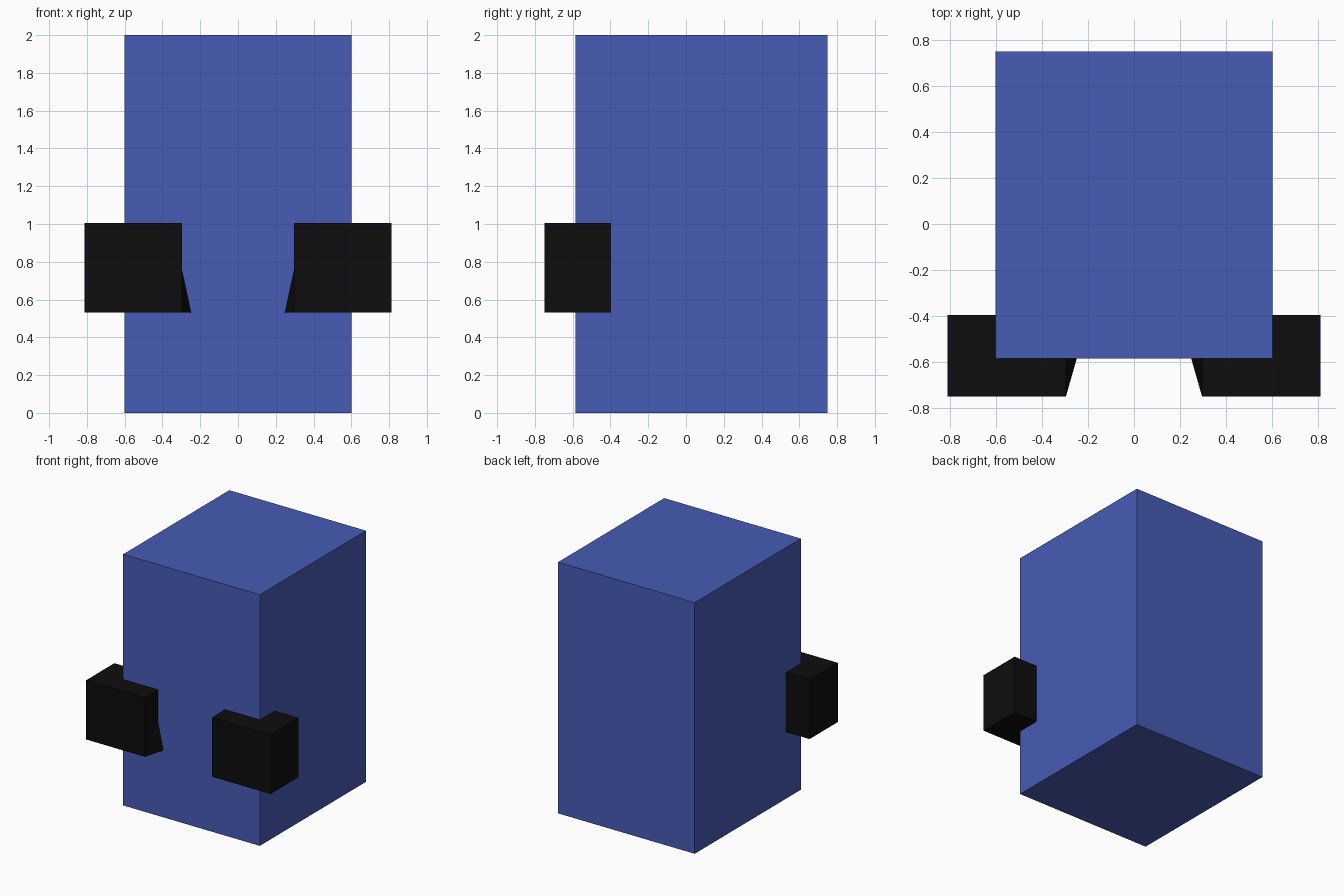
import bpy, bmesh

if "Cube" in bpy.data.objects:
    bpy.data.objects.remove(bpy.data.objects["Cube"])


def material(name, rgb):
    m = bpy.data.materials.new(name)
    m.diffuse_color = (*rgb, 1.0)
    m.use_nodes = True
    m.node_tree.nodes["Principled BSDF"].inputs["Base Color"].default_value = m.diffuse_color
    return m


def box(name, lo, hi, mat, edit=None):
    """Axis-aligned box between two corners, with an optional bmesh edit."""
    bm = bmesh.new()
    bmesh.ops.create_cube(bm, size=1.0)
    for v in bm.verts:
        v.co = [hi[i] if v.co[i] > 0 else lo[i] for i in range(3)]
    if edit:
        edit(bm)
    bmesh.ops.recalc_face_normals(bm, faces=bm.faces)
    mesh = bpy.data.meshes.new(name)
    bm.to_mesh(mesh)
    bm.free()
    mesh.materials.append(mat)
    ob = bpy.data.objects.new(name, mesh)
    bpy.context.collection.objects.link(ob)
    return ob


blue = material("blue", (0.063, 0.105, 0.46))
black = material("black", (0.004, 0.004, 0.004))

# Main body
box("body", (-0.602, -0.585, 0), (0.602, 0.75, 2), blue)

# Corner blocks: the inner face is folded, its lower back corner drawn inwards
LO, HI = (0.296, -0.75, 0.532), (0.812, -0.396, 1.004)


def fold_inner_face(bm):
    inner = [v for v in bm.verts if v.co.x < 0.5]
    front_low = next(v for v in inner if v.co.y < -0.5 and v.co.z < 0.7)
    back_top = next(v for v in inner if v.co.y > -0.5 and v.co.z > 0.7)
    back_low = next(v for v in inner if v.co.y > -0.5 and v.co.z < 0.7)
    bmesh.ops.connect_verts(bm, verts=[front_low, back_top])
    back_low.co.x = 0.195


block = box("corner_blocks", LO, HI, black, fold_inner_face)
mirror = block.modifiers.new("mirror", 'MIRROR')
mirror.use_axis[0] = True
mirror.use_clip = False
mirror.use_mirror_merge = False
